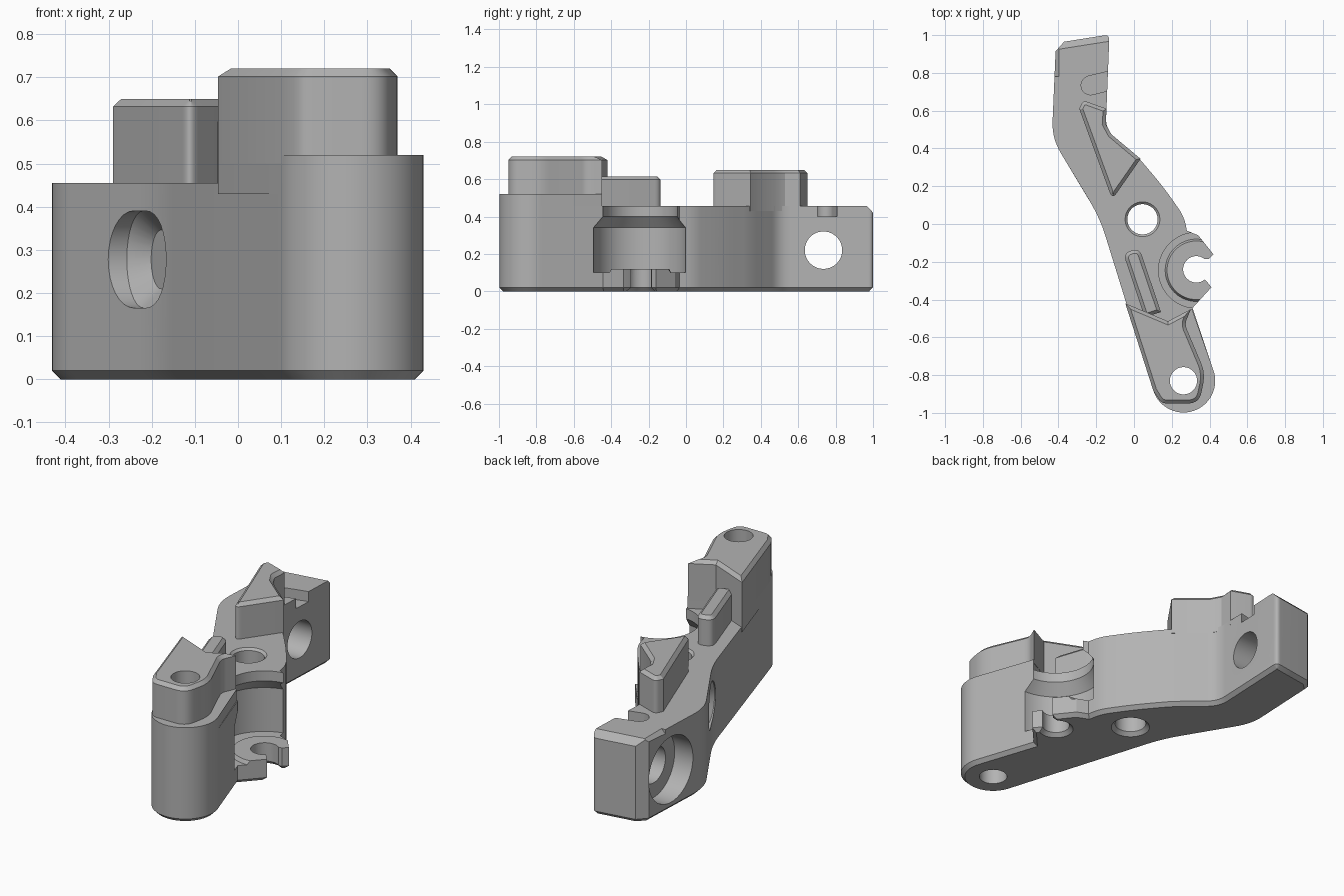
import bpy, bmesh
from math import sin, cos, radians, pi
from mathutils import Matrix, Vector

cube = bpy.data.objects.get("Cube")
if cube:
    bpy.data.objects.remove(cube, do_unlink=True)

grey = bpy.data.materials.new("plain grey")
grey.use_nodes = True
grey.diffuse_color = (0.45, 0.45, 0.45, 1)
grey.node_tree.nodes["Principled BSDF"].inputs["Base Color"].default_value = grey.diffuse_color


def finish(name, bm, matrix=None):
    if matrix:
        bm.transform(matrix)
    bmesh.ops.recalc_face_normals(bm, faces=bm.faces)
    mesh = bpy.data.meshes.new(name)
    bm.to_mesh(mesh)
    bm.free()
    mesh.materials.append(grey)
    ob = bpy.data.objects.new(name, mesh)
    bpy.context.collection.objects.link(ob)
    return ob


def arc(x, y, r, start, end, steps=28):
    angles = [radians(start + (end - start) * i / steps) for i in range(steps + 1)]
    return [(x + r * cos(a), y + r * sin(a)) for a in angles]


def rounded(points):
    """Round each corner whose third value gives a setback distance."""
    out = []
    for i, p in enumerate(points):
        if len(p) == 2:
            out.append(p)
            continue
        c = Vector(p[:2])
        a = c + (Vector(points[i - 1][:2]) - c).normalized() * p[2]
        b = c + (Vector(points[(i + 1) % len(points)][:2]) - c).normalized() * p[2]
        for k in range(9):
            t = k / 8
            out.append(tuple(a * (1 - t) ** 2 + c * 2 * t * (1 - t) + b * t * t))
    return out


def prism(name, points, z0, z1, top=0, bottom=0, matrix=None):
    """Extruded outline with optional chamfers round its two ends."""
    bm = bmesh.new()
    low, high = z0 + bottom, z1 - top
    base = bm.faces.new([bm.verts.new((x, y, low)) for x, y in rounded(points)])
    ext = bmesh.ops.extrude_face_region(bm, geom=[base], use_keep_orig=True)["geom"]
    cap = [g for g in ext if isinstance(g, bmesh.types.BMFace)][0]
    bmesh.ops.translate(bm, verts=cap.verts, vec=(0, 0, high - low))
    bmesh.ops.recalc_face_normals(bm, faces=bm.faces)
    for face, size, sign in ((cap, top, 1), (base, bottom, -1)):
        if size:
            bmesh.ops.inset_region(bm, faces=[face], thickness=size, use_even_offset=True)
            bmesh.ops.translate(bm, verts=face.verts, vec=(0, 0, sign * size))
    return finish(name, bm, matrix)


def lathe(name, profile, matrix):
    bm = bmesh.new()
    verts = [bm.verts.new((r, 0, z)) for r, z in profile]
    edges = [bm.edges.new(pair) for pair in zip(verts, verts[1:])]
    bmesh.ops.spin(bm, geom=verts + edges, axis=(0, 0, 1), cent=(0, 0, 0),
                   angle=2 * pi, steps=64, use_duplicate=False)
    bmesh.ops.remove_doubles(bm, verts=bm.verts, dist=1e-4)
    return finish(name, bm, matrix)


def edge_cutter(x, y, z, normal, along, length, leg):
    """Box whose face planes off an edge at the given point."""
    n, a = Vector(normal).normalized(), Vector(along).normalized()
    frame = Matrix((a, n.cross(a), n)).transposed().to_4x4()
    centre = Vector((x, y, z)) + n * (0.1 - leg * 0.707)
    bm = bmesh.new()
    bmesh.ops.create_cube(bm, size=1)
    bm.transform(Matrix.Diagonal((length, 0.2, 0.2, 1)))
    return finish("edge_cutter", bm, Matrix.Translation(centre) @ frame)


def cut(targets, cutters):
    for ob in targets:
        bpy.context.view_layer.objects.active = ob
        for c in cutters:
            mod = ob.modifiers.new("cut", "BOOLEAN")
            mod.operation, mod.solver, mod.object = "DIFFERENCE", "EXACT", c
            bpy.ops.object.modifier_apply(modifier=mod.name)
    for c in cutters:
        bpy.data.objects.remove(c, do_unlink=True)


TOP = 0.455
round_end = arc(0.262, -0.83, 0.168, 198, 380)

# Main arm with the open jaw in its lower plate
outline = [(-0.13, 1.003, 0.03), (-0.37, 0.965), (-0.415, 0.915),
           (-0.435, 0.455, 0.09), (-0.18, 0.03, 0.1)]
outline += round_end
outline += [(0.31, -0.445), (0.41, -0.335), (0.39, -0.31)]
outline += arc(0.33, -0.24, 0.07, 310, 50)
outline += [(0.395, -0.185), (0.42, -0.16), (0.34, -0.06), (0.28, -0.035),
            (0.265, 0.04, 0.05), (0.16, 0.19, 0.08), (0.03, 0.345, 0.05), (-0.15, 0.5, 0.06)]
body = prism("main_arm", outline, 0, TOP, bottom=0.02)

# Stepped tower on the rounded end
tower_base = prism("tower_base",
                   [(-0.046, -0.42)] + round_end + [(0.307, -0.45), (0.18, -0.515)],
                   0.43, 0.52)
tower_top = prism("tower_top", [
    (-0.046, -0.42), (0.102, -0.882), (0.145, -0.95, 0.03), (0.345, -0.95, 0.06),
    (0.378, -0.79, 0.06), (0.268, -0.53, 0.03), (0.302, -0.45), (0.18, -0.515)],
    0.5, 0.72, top=0.018)

# Rib and wedge standing on the arm
rib = prism("rib", [(-0.057, -0.155, 0.042), (0.057, -0.494), (0.143, -0.466),
                    (0.028, -0.127, 0.042)], 0.43, 0.615, top=0.018)
wedge = prism("wedge", [(-0.115, 0.13, 0.04), (0.035, 0.345), (-0.12, 0.475), (-0.15, 0.53),
                        (-0.145, 0.61), (-0.27, 0.655, 0.025), (-0.29, 0.61)],
              0.43, 0.65, top=0.018)

# Round pocket above the jaw
pocket = lathe("pocket_cutter", [
    (0, 0.12), (0.155, 0.12), (0.165, 0.1), (0.25, 0.1), (0.25, 0.34),
    (0.2, 0.4), (0.2, 0.9), (0, 0.9)], Matrix.Translation((0.33, -0.245, 0)))

# Upright bores
pin_bore = lathe("pin_bore_cutter", [(0, -0.1), (0.072, -0.1), (0.072, 0.9), (0, 0.9)],
                 Matrix.Translation((0.262, -0.83, 0)))
pivot_bore = lathe("pivot_bore_cutter", [
    (0, -0.02), (0.12, -0.02), (0.08, 0.02), (0.08, TOP - 0.012),
    (0.104, TOP + 0.012), (0, TOP + 0.012)], Matrix.Translation((0.045, 0.025, 0)))

# Sideways bore with a wide recess on one side
cross_bore = lathe("cross_bore_cutter", [
    (0, -0.3), (0.18, -0.3), (0.18, -0.03), (0.1, -0.03), (0.1, 0.5), (0, 0.5)],
    Matrix.Translation((-0.29, 0.735, 0.22)) @ Matrix.Rotation(pi / 2, 4, "Y"))


# Oblong slot with a flared mouth
def oblong(width, height):
    r, d = height / 2, (width - height) / 2
    return arc(d, 0, r, -90, 90, 16) + arc(-d, 0, r, 90, 270, 16)


axis = Vector((cos(radians(20)), sin(radians(20)), 0))
up = Vector((0, 0, 1))
frame = Matrix((up.cross(axis), up, axis)).transposed().to_4x4()
place = Matrix.Translation((-0.225, 0.11, 0.278)) @ frame
slot = prism("slot_cutter", oblong(0.19, 0.135), -0.3, 0.7, matrix=place)
mouth = prism("mouth_cutter", oblong(0.28, 0.225), -0.3, 0.06, top=0.044, matrix=place)

# Shallow groove open to the side
groove = prism("groove_cutter", [(0.1, 0.05)] + arc(-0.005, 0, 0.05, 90, 270, 16)
               + [(0.2, -0.05), (0.2, 0.05)][:1] + [(0.2, 0.05)], 0.4, 0.6,
               matrix=Matrix.Translation((-0.225, 0.735, 0)) @ Matrix.Rotation(radians(14), 4, "Z"))

# Planed top edges at the far end
end_edge = edge_cutter(-0.25, 0.984, TOP, (-0.155, 0.988, 1), (0.988, 0.155, 0), 0.6, 0.035)
side_edge = edge_cutter(-0.418, 0.88, TOP, (-1, 0, 1), (0, 1, 0), 0.2, 0.02)

cut([tower_base, tower_top], [])
for ob in (tower_base, tower_top):
    bpy.context.view_layer.objects.active = ob
    for c in (pocket, pin_bore):
        mod = ob.modifiers.new("cut", "BOOLEAN")
        mod.operation, mod.solver, mod.object = "DIFFERENCE", "EXACT", c
        bpy.ops.object.modifier_apply(modifier=mod.name)
cut([body], [pocket, pin_bore, pivot_bore, cross_bore, slot, mouth, groove, end_edge, side_edge])

# Smooth the round walls, keep the edges crisp
bpy.ops.object.select_all(action="DESELECT")
for ob in (body, tower_base, tower_top, rib, wedge):
    ob.select_set(True)
bpy.context.view_layer.objects.active = body
bpy.ops.object.shade_smooth_by_angle(angle=radians(28))
